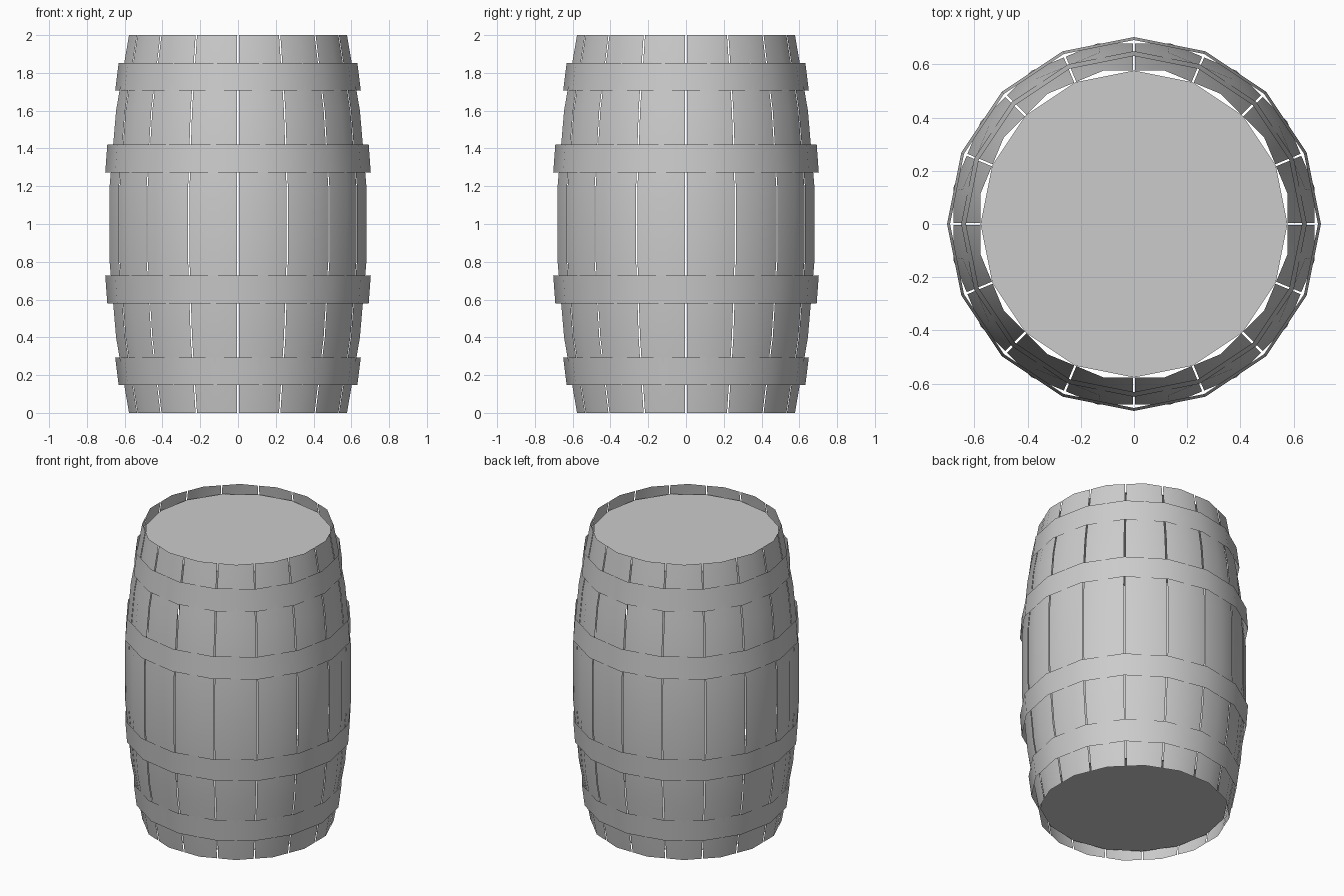
import bpy, bmesh
from math import cos, sin, pi

if "Cube" in bpy.data.objects:
    bpy.data.objects.remove(bpy.data.objects["Cube"])

N = 16
STEP = 2 * pi / N


def make_object(name, verts, faces, smooth=True):
    me = bpy.data.meshes.new(name)
    me.from_pydata(verts, [], faces)
    bm = bmesh.new()
    bm.from_mesh(me)
    for f in bm.faces:
        f.smooth = smooth
        # thin sheets: point every face outwards
        c = f.calc_center_median()
        out = c.x * f.normal.x + c.y * f.normal.y + (c.z - 1) * f.normal.z
        if out < 0:
            f.normal_flip()
    bm.to_mesh(me)
    bm.free()
    ob = bpy.data.objects.new(name, me)
    bpy.context.collection.objects.link(ob)
    return ob


def stave_radius(z):
    return 0.684 - 0.107 * (z - 1) ** 2


# Staves: bulging sheets creased down the middle, thin gaps between them
levels = [0, 0.4, 0.8, 1.2, 1.6, 2.0]
gap = 0.004
for i in range(N):
    mid = (i + 0.5) * STEP
    verts, faces = [], []
    for z in levels:
        r = stave_radius(z)
        a, b = mid - STEP / 2, mid + STEP / 2
        verts.append((r * cos(a) - gap * sin(a), r * sin(a) + gap * cos(a), z))
        rc = r / cos(STEP / 2)
        verts.append((rc * cos(mid), rc * sin(mid), z))
        verts.append((r * cos(b) + gap * sin(b), r * sin(b) - gap * cos(b), z))
    for k in range(len(levels) - 1):
        for j in range(2):
            v = 3 * k + j
            faces.append((v, v + 1, v + 4, v + 3))
    make_object(f"stave_{i + 1}", verts, faces)


# Hoops: tapered bands standing slightly off the staves
def hoop(name, z0, r0, z1, r1):
    verts = [(r * cos(i * STEP), r * sin(i * STEP), z)
             for r, z in ((r0, z0), (r1, z1)) for i in range(N)]
    faces = [(i, (i + 1) % N, N + (i + 1) % N, N + i) for i in range(N)]
    make_object(name, verts, faces)


for name, z0, r0, z1, r1 in (("outer_hoop", 0.147, 0.632, 0.293, 0.65),
                             ("inner_hoop", 0.58, 0.692, 0.728, 0.703)):
    hoop("lower_" + name, z0, r0, z1, r1)
    hoop("upper_" + name, 2 - z0, r0, 2 - z1, r1)

# Heads: flat discs set in from both rims
for name, z in (("bottom_head", 0.06), ("top_head", 1.94)):
    make_object(name, [(0.577 * cos(i * STEP), 0.577 * sin(i * STEP), z) for i in range(N)],
                [tuple(range(N))], smooth=False)
